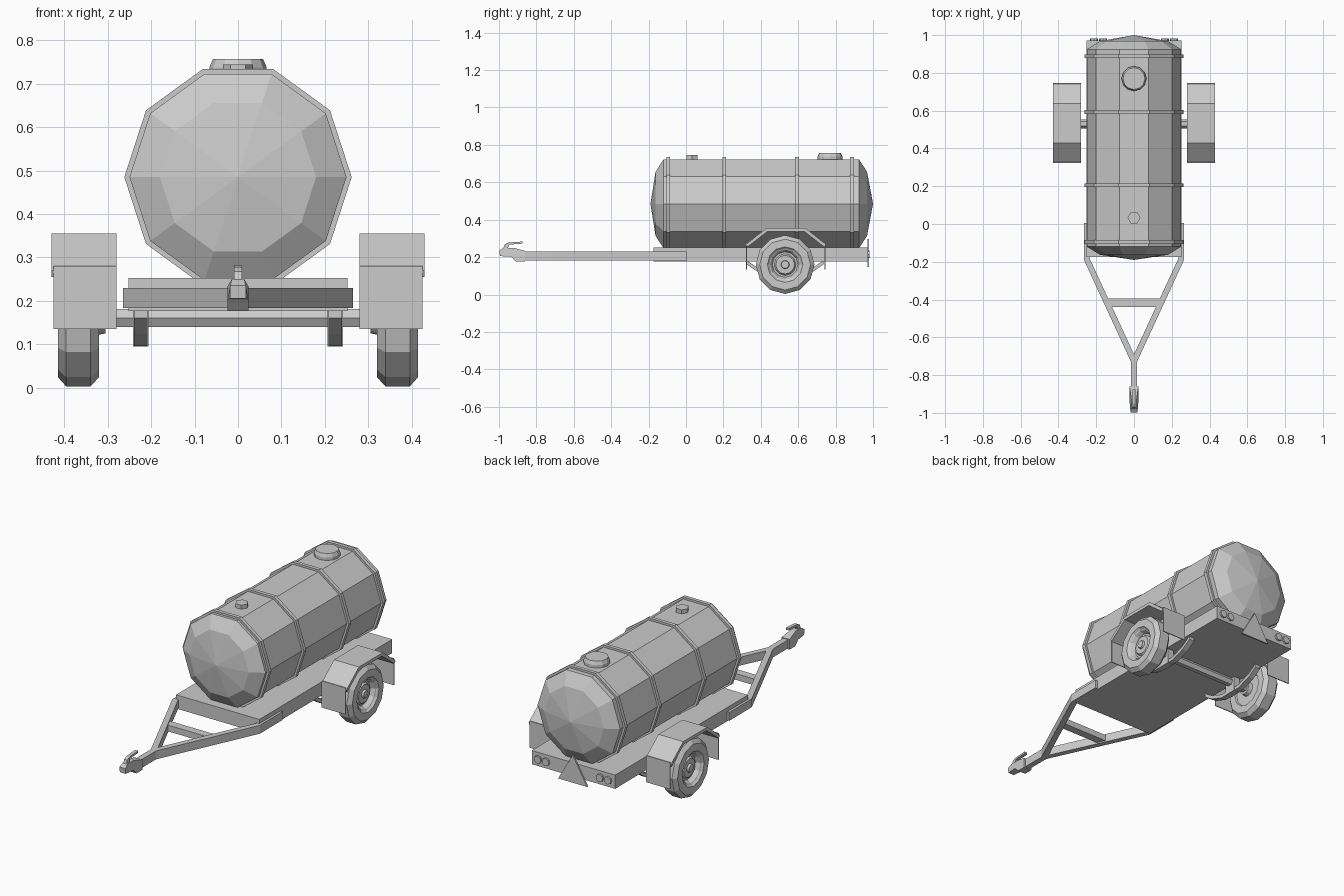
import bpy, bmesh, math
from mathutils import Vector


def finish(name, bm):
    bmesh.ops.remove_doubles(bm, verts=bm.verts, dist=1e-5)
    bmesh.ops.recalc_face_normals(bm, faces=bm.faces)
    me = bpy.data.meshes.new(name)
    bm.to_mesh(me)
    bm.free()
    ob = bpy.data.objects.new(name, me)
    bpy.context.collection.objects.link(ob)
    return ob


def prism(name, pts, axis, a, b):
    """Extrude a 2D outline along an axis (0=x, 1=y, 2=z) from a to b."""
    bm = bmesh.new()

    def place(p, d):
        c = list(p)
        c.insert(axis, d)
        return bm.verts.new(c)
    lo = [place(p, a) for p in pts]
    hi = [place(p, b) for p in pts]
    bm.faces.new(lo)
    bm.faces.new(hi[::-1])
    for i in range(len(pts)):
        j = (i + 1) % len(pts)
        bm.faces.new((lo[i], lo[j], hi[j], hi[i]))
    return finish(name, bm)


def box(name, x0, x1, y0, y1, z0, z1):
    return prism(name, [(x0, y0), (x1, y0), (x1, y1), (x0, y1)], 2, z0, z1)


def lathe(name, prof, n, axis, centre, sign=1, phase=0.0, closed=False):
    """Revolve (offset, radius) points about an axis through centre."""
    bm = bmesh.new()
    u, v = [k for k in range(3) if k != axis]
    rings = []
    for d, r in prof:
        ring = []
        for i in range(n):
            t = phase + 2 * math.pi * i / n
            c = Vector(centre)
            c[axis] += d * sign
            c[u] += r * math.cos(t)
            c[v] += r * math.sin(t)
            ring.append(bm.verts.new(c))
            if r == 0:
                ring = ring * n
                break
        rings.append(ring)
    pairs = list(zip(rings, rings[1:]))
    if closed:
        pairs.append((rings[-1], rings[0]))
    for p, q in pairs:
        for i in range(n):
            j = (i + 1) % n
            vs = list(dict.fromkeys((p[i], p[j], q[j], q[i])))
            if len(vs) > 2:
                bm.faces.new(vs)
    return finish(name, bm)


# ten-sided tank with domed ends, and its bands
TC = (0, 0, 0.485)
lathe("tank", [(-0.19, 0), (-0.163, 0.18), (-0.12, 0.25), (0.925, 0.25),
               (0.968, 0.18), (1.0, 0)], 10, 1, TC)
for y in (-0.095, 0.205, 0.593, 0.888):
    lathe("tank_band", [(y - 0.01, 0.245), (y - 0.01, 0.262), (y + 0.01, 0.262),
                        (y + 0.01, 0.245)], 10, 1, TC, closed=True)

# filler lid and vent cap on top
lathe("filler_lid", [(0.71, 0), (0.71, 0.066), (0.738, 0.066), (0.757, 0.058),
                     (0.757, 0)], 12, 2, (0, 0.77, 0))
lathe("vent_cap", [(0.71, 0), (0.71, 0.034), (0.745, 0.034), (0.745, 0)],
      6, 2, (0, 0.033, 0))

# bed
box("bed", -0.252, 0.252, -0.175, 0.972, 0.177, 0.252)

# A-frame drawbar
for s in (-1, 1):
    arm = [(0.265, 0.005), (0.265, -0.19), (0.016, -0.73), (0.016, -0.87),
           (0, -0.87), (0, -0.69), (0.236, -0.18), (0.236, 0.005)]
    prism("drawbar_arm", [(s * x, y) for x, y in arm], 2, 0.183, 0.229)
prism("drawbar_crossbar", [(-0.14, -0.395), (0.14, -0.395), (0.119, -0.44),
                           (-0.119, -0.44)], 2, 0.19, 0.224)

# hitch coupler, tapered towards the top, with its handle
coupler = prism("hitch_coupler", [(-0.995, 0.205), (-0.998, 0.235), (-0.975, 0.25),
                                  (-0.925, 0.25), (-0.86, 0.233), (-0.86, 0.177),
                                  (-0.91, 0.177), (-0.935, 0.203)], 0, -0.024, 0.024)
for v in coupler.data.vertices:
    if v.co.z > 0.245:
        v.co.x *= 0.6
    if v.co.y < -0.99:
        v.co.x *= 0.75
prism("hitch_handle", [(-0.978, 0.245), (-0.97, 0.268), (-0.95, 0.278), (-0.875, 0.283),
                       (-0.875, 0.272), (-0.945, 0.267), (-0.955, 0.245)],
      0, -0.009, 0.009)

# axle
lathe("axle", [(-0.335, 0), (-0.335, 0.024), (0.335, 0.024), (0.335, 0)],
      6, 0, (0, 0.53, 0.16))

WC = (0, 0.53, 0.16)
wheel = [(0.328, 0), (0.328, 0.09), (0.32, 0.095), (0.32, 0.136), (0.34, 0.157),
         (0.396, 0.157), (0.415, 0.136), (0.415, 0.095), (0.405, 0.086),
         (0.402, 0.08), (0.38, 0.068), (0.38, 0.058), (0.392, 0.05),
         (0.392, 0.023), (0.403, 0.02), (0.403, 0)]
shell = [(0.322, 0.27), (0.43, 0.355), (0.638, 0.355), (0.746, 0.27),
         (0.738, 0.255), (0.631, 0.338), (0.437, 0.338), (0.33, 0.255)]
spring = [(0.325, 0.182), (0.38, 0.145), (0.46, 0.115), (0.6, 0.115), (0.68, 0.145),
          (0.735, 0.182), (0.735, 0.16), (0.68, 0.124), (0.6, 0.096), (0.46, 0.096),
          (0.38, 0.124), (0.325, 0.16)]
for s in (-1, 1):
    # wheel and its inner hub
    lathe("wheel", wheel, 12, 0, WC, s)
    lathe("inner_hub", [(0.305, 0), (0.305, 0.035), (0.33, 0.04), (0.33, 0)],
          12, 0, WC, s)

    # mudguard and flaps
    prism("mudguard", shell, 0, s * 0.28, s * 0.43)
    for y in (0.322, 0.741):
        box("mud_flap", s * 0.28, s * 0.425, y, y + 0.005, 0.135, 0.28)

    # leaf spring, axle clamp and hangers
    prism("leaf_spring", spring, 0, s * 0.208, s * 0.24)
    box("axle_clamp", s * 0.206, s * 0.242, 0.495, 0.565, 0.095, 0.178)

    # rear lights
    for x in (0.163, 0.212):
        lathe("rear_light", [(0.965, 0), (0.965, 0.021), (0.982, 0.021), (0.982, 0)],
              8, 1, (s * x, 0, 0.215))

# rear warning triangle
prism("warning_triangle", [(-0.088, 0.146), (0.088, 0.146), (0, 0.297)], 1, 0.97, 0.979)
